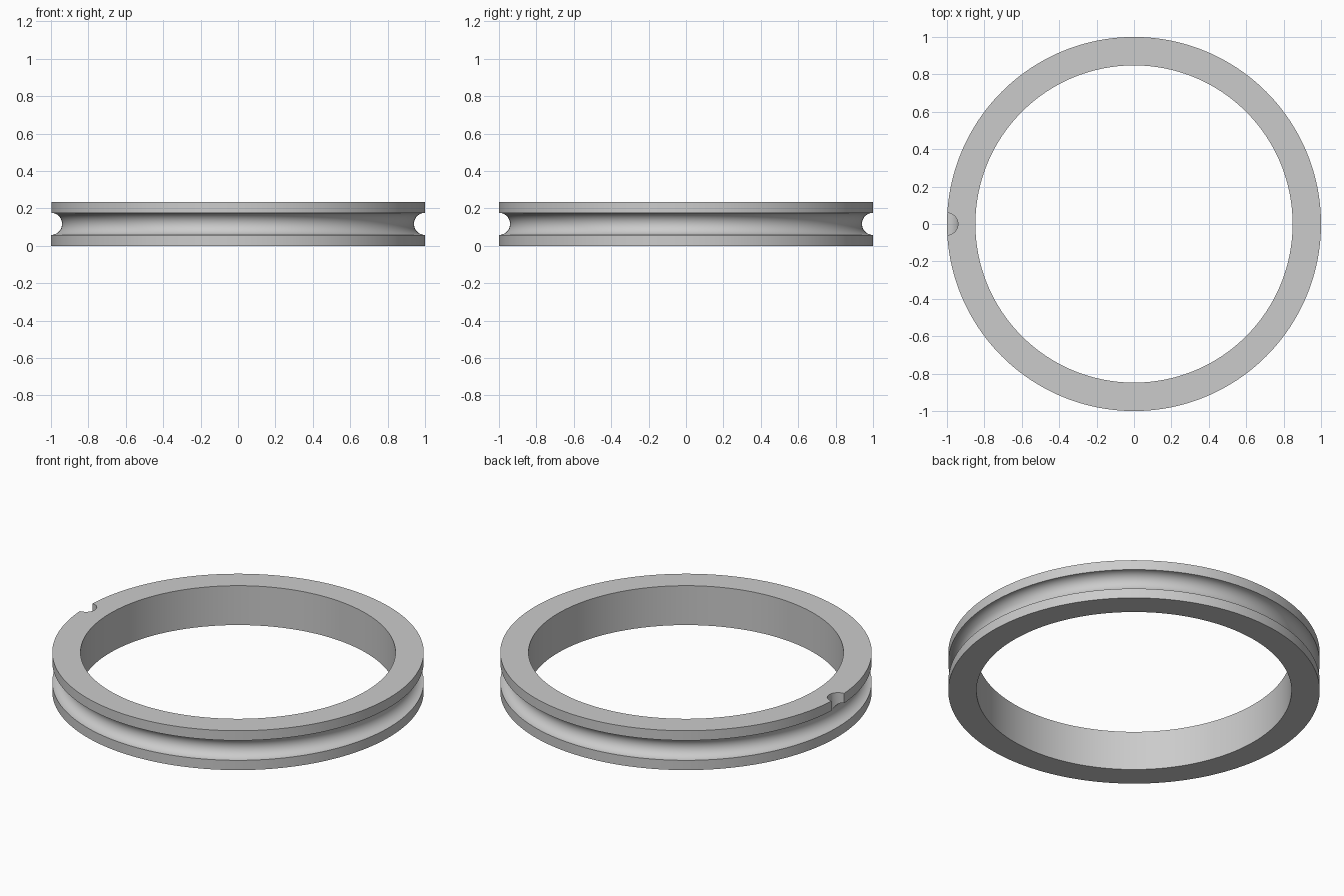
import bpy
import math

cube = bpy.data.objects.get("Cube")
if cube:
    bpy.data.objects.remove(cube)

HEIGHT, OUTER, INNER, GROOVE = 0.234, 1.0, 0.848, 0.059
MID = HEIGHT / 2
STEPS = 24
SEGMENTS = 192

grey = bpy.data.materials.new("plain_grey")
grey.use_nodes = True
colour = (0.6, 0.6, 0.6, 1)
grey.diffuse_color = colour
grey.node_tree.nodes["Principled BSDF"].inputs["Base Color"].default_value = colour


def revolve(name, profile, segments):
    """Spin a closed (radius, height) profile around z."""
    n = len(profile)
    verts, faces = [], []
    for s in range(segments):
        a = 2 * math.pi * s / segments
        verts += [(r * math.cos(a), r * math.sin(a), z) for r, z in profile]
        t = (s + 1) % segments
        for i in range(n):
            j = (i + 1) % n
            faces.append((s * n + i, t * n + i, t * n + j, s * n + j))
    mesh = bpy.data.meshes.new(name)
    mesh.from_pydata(verts, [], faces)
    mesh.materials.append(grey)
    obj = bpy.data.objects.new(name, mesh)
    bpy.context.collection.objects.link(obj)
    return obj


# Ring with a half-round groove around its outer wall
profile = [(INNER, 0), (OUTER, 0)]
for i in range(STEPS + 1):
    a = math.pi * i / STEPS
    profile.append((OUTER - GROOVE * math.sin(a), MID - GROOVE * math.cos(a)))
profile += [(OUTER, HEIGHT), (INNER, HEIGHT)]
ring = revolve("grooved_ring", profile, SEGMENTS)

# Round filling notch through the upper rim only
bpy.ops.mesh.primitive_cylinder_add(vertices=48, radius=GROOVE, depth=0.2,
                                    location=(-OUTER, 0, MID + 0.1))
cutter = bpy.context.object
cutter.name = "notch_cutter"
cutter.data.materials.append(grey)
cutter.hide_render = True
notch = ring.modifiers.new("rim_notch", "BOOLEAN")
notch.operation = "DIFFERENCE"
notch.solver = "EXACT"
notch.object = cutter

# Apply the cut, then smooth the curved walls
bpy.ops.object.select_all(action="DESELECT")
ring.select_set(True)
bpy.context.view_layer.objects.active = ring
bpy.ops.object.modifier_apply(modifier=notch.name)
bpy.data.objects.remove(cutter)
bpy.ops.object.shade_smooth_by_angle(angle=math.radians(30))
